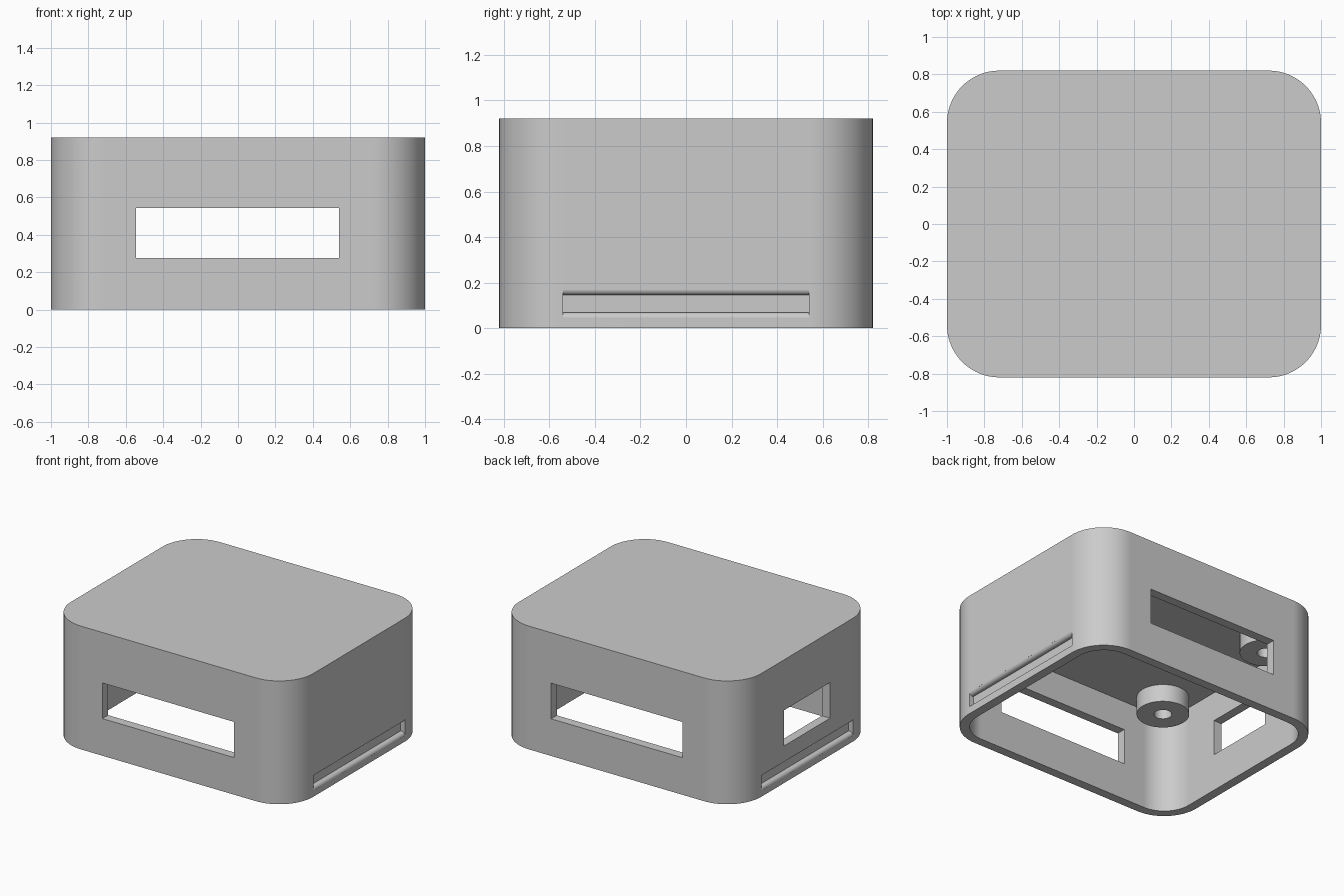
import bpy, bmesh
from math import sin, cos, pi, radians
from mathutils import Matrix, Vector

old = bpy.data.objects.get("Cube")
if old:
    bpy.data.objects.remove(old, do_unlink=True)

grey = bpy.data.materials.new("plain grey")
grey.use_nodes = True
COLOUR = (0.6, 0.6, 0.6, 1)
grey.diffuse_color = COLOUR
grey.node_tree.nodes["Principled BSDF"].inputs["Base Color"].default_value = COLOUR

HX, HY, HEIGHT = 1.0, 0.82, 0.92
RADIUS, WALL, CEILING = 0.28, 0.068, 0.76


def prism(name, outline, direction):
    """Extrude a closed outline of 3D points along a direction."""
    bm = bmesh.new()
    face = bm.faces.new([bm.verts.new(p) for p in outline])
    side = bmesh.ops.extrude_face_region(bm, geom=[face])
    moved = [g for g in side["geom"] if isinstance(g, bmesh.types.BMVert)]
    bmesh.ops.translate(bm, verts=moved, vec=direction)
    bmesh.ops.recalc_face_normals(bm, faces=bm.faces)
    return finish(name, bm)


def finish(name, bm):
    mesh = bpy.data.meshes.new(name)
    bm.to_mesh(mesh)
    bm.free()
    mesh.materials.append(grey)
    obj = bpy.data.objects.new(name, mesh)
    bpy.context.scene.collection.objects.link(obj)
    return obj


def rounded_block(name, hx, hy, r, z0, z1, steps=20):
    points = []
    for quarter, (sx, sy) in enumerate([(1, 1), (-1, 1), (-1, -1), (1, -1)]):
        for i in range(steps + 1):
            a = (quarter + i / steps) * pi / 2
            points.append((sx * (hx - r) + r * cos(a), sy * (hy - r) + r * sin(a), z0))
    return prism(name, points, (0, 0, z1 - z0))


def box(name, low, high):
    low, high = Vector(low), Vector(high)
    bm = bmesh.new()
    bmesh.ops.create_cube(bm, size=1, matrix=Matrix.Translation((low + high) / 2)
                          @ Matrix.Diagonal((*(high - low), 1)))
    return finish(name, bm)


def groove(name, side):
    """Finger groove with rounded lips, cut along one side wall."""
    low, high, r, depth = 0.07, 0.145, 0.026, 0.035
    arc = [radians(a) for a in range(6, 91, 12)]
    upper = [(HX - r + r * cos(a), high + r - r * sin(a)) for a in arc]
    lower = [(x, low + high - z) for x, z in reversed(upper)]
    profile = [(HX + 0.03, high + r)] + upper + [(HX - depth, high), (HX - depth, low)]
    profile += lower + [(HX + 0.03, low - r)]
    half = HY - RADIUS
    return prism(name, [(side * x, -half, z) for x, z in profile], (0, 2 * half, 0))


def smooth(obj):
    bpy.ops.object.select_all(action="DESELECT")
    obj.select_set(True)
    bpy.context.view_layer.objects.active = obj
    bpy.ops.object.shade_smooth_by_angle(angle=radians(30))
    obj.modifiers.new("even shading", "WEIGHTED_NORMAL").keep_sharp = True


# Case: rounded shell, open underneath
case = rounded_block("case", HX, HY, RADIUS, 0, HEIGHT)
cutters = [
    rounded_block("cavity", HX - WALL, HY - WALL, RADIUS - WALL, -0.1, CEILING),
    box("front_back_window", (-0.545, -1, 0.277), (0.54, 1, 0.543)),
    box("right_window", (-1.1, -0.27, 0.277), (-0.8, 0.27, 0.543)),
    groove("left_groove", 1),
    groove("right_groove", -1),
]
for cutter in cutters:
    cutter.hide_render = True
    cut = case.modifiers.new(cutter.name, "BOOLEAN")
    cut.operation, cut.solver, cut.object = "DIFFERENCE", "EXACT", cutter

# Bake the cuts and discard the cutters
bpy.context.view_layer.update()
baked = bpy.data.meshes.new_from_object(
    case.evaluated_get(bpy.context.evaluated_depsgraph_get()))
case.modifiers.clear()
case.data = baked
for cutter in cutters:
    bpy.data.objects.remove(cutter, do_unlink=True)
smooth(case)

# Screw bosses hanging from the ceiling
for y_name, sy in (("front", -1), ("back", 1)):
    for x_name, sx in (("right", -1), ("left", 1)):
        outer, inner, bottom = 0.178, 0.06, 0.63
        bm = bmesh.new()
        corners = [(outer, CEILING), (outer, bottom), (inner, bottom), (inner, CEILING)]
        verts = [bm.verts.new((r, 0, z)) for r, z in corners]
        edges = [bm.edges.new(pair) for pair in zip(verts, verts[1:])]
        bmesh.ops.spin(bm, geom=verts + edges, axis=(0, 0, 1), cent=(0, 0, 0),
                       angle=2 * pi, steps=48, use_merge=False)
        bmesh.ops.remove_doubles(bm, verts=bm.verts, dist=0.0005)
        bmesh.ops.recalc_face_normals(bm, faces=bm.faces)
        # Face the outer wall outwards
        wall = max(bm.faces, key=lambda f: f.calc_center_median().xy.length)
        if wall.normal.dot(wall.calc_center_median()) < 0:
            bmesh.ops.reverse_faces(bm, faces=bm.faces)
        boss = finish(f"{y_name}_{x_name}_boss", bm)
        boss.location = (sx * 0.71, sy * 0.542, 0)
        smooth(boss)
